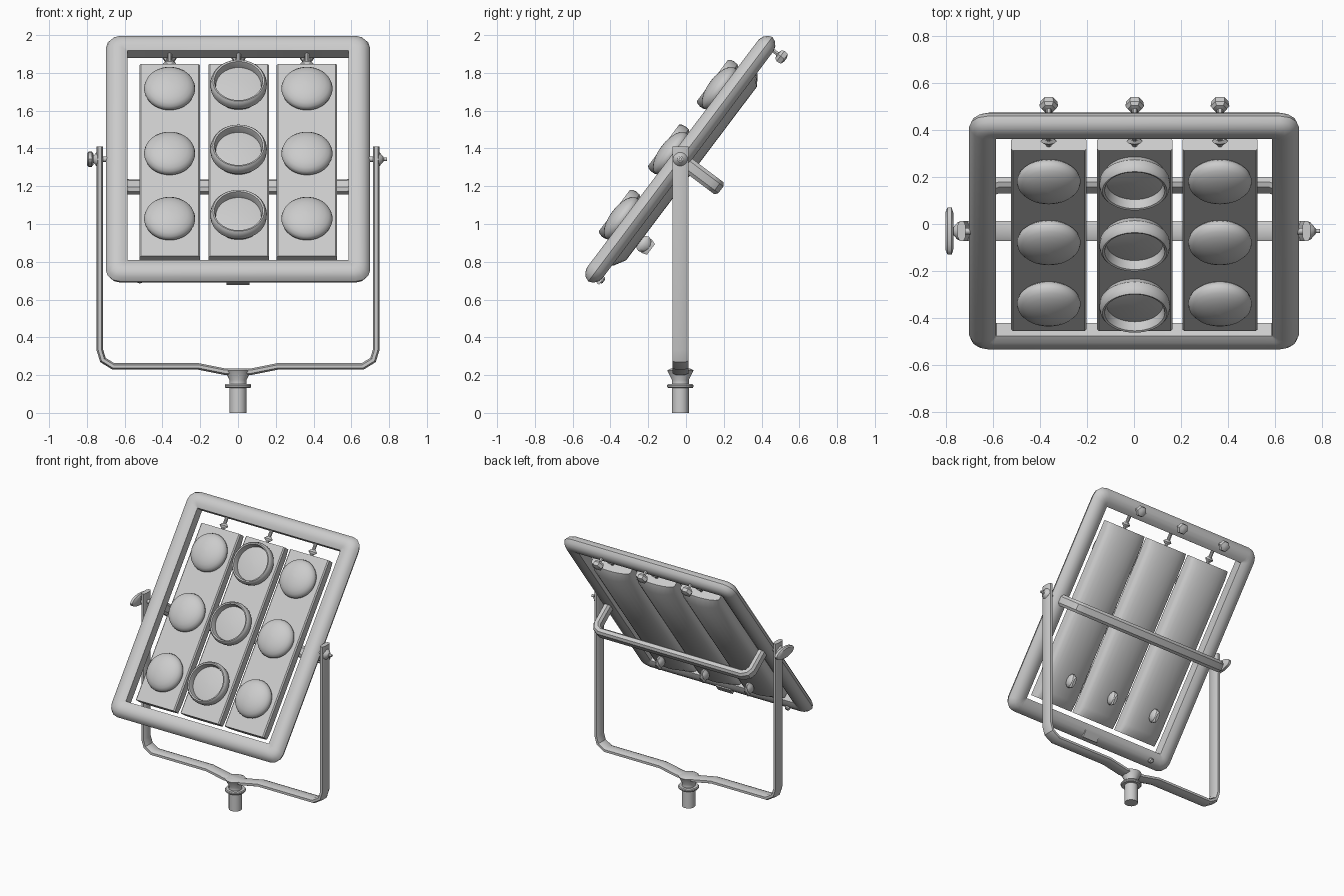
import bpy, bmesh, math
from mathutils import Matrix, Vector

if "Cube" in bpy.data.objects:
    bpy.data.objects.remove(bpy.data.objects["Cube"])

grey = bpy.data.materials.new("light_grey")
grey.use_nodes = True
grey.diffuse_color = (0.6, 0.6, 0.6, 1)
grey.node_tree.nodes["Principled BSDF"].inputs["Base Color"].default_value = (0.6, 0.6, 0.6, 1)

PIVOT = Vector((0, -0.03, 1.343))
# Tilted head space: x across, y up the panel, z out of its front
HEAD = Matrix.Translation(PIVOT) @ Matrix.Rotation(math.radians(53), 4, 'X')
# Stand space: x across, y up, z towards the front
STAND = Matrix.Translation((0, PIVOT.y, 0)) @ Matrix.Rotation(math.radians(90), 4, 'X')
parts = []


def loft(name, rings, matrix, loop=False):
    """Skin a list of point rings; cap the ends unless the rings form a loop."""
    bm = bmesh.new()
    rows = [[bm.verts.new(p) for p in ring] for ring in rings]
    n = len(rows[0])
    pairs = list(zip(rows, rows[1:])) + ([(rows[-1], rows[0])] if loop else [])
    for a, b in pairs:
        for i in range(n):
            j = (i + 1) % n
            bm.faces.new((a[i], a[j], b[j], b[i]))
    if not loop:
        bm.faces.new(rows[0])
        bm.faces.new(rows[-1])
    bmesh.ops.recalc_face_normals(bm, faces=bm.faces)
    mesh = bpy.data.meshes.new(name)
    bm.to_mesh(mesh)
    bm.free()
    mesh.materials.append(grey)
    obj = bpy.data.objects.new(name, mesh)
    obj.matrix_world = matrix
    bpy.context.collection.objects.link(obj)
    parts.append(obj)
    return obj


def lathe(name, profile, matrix, sides=32, sx=1, sy=1):
    """Revolve (radius, height) pairs about local z."""
    turn = [2 * math.pi * i / sides for i in range(sides)]
    return loft(name, [[(r * sx * math.cos(t), r * sy * math.sin(t), h) for t in turn]
                       for r, h in profile], matrix, False)


def sweep(name, path, thick, depth, matrix):
    """Run a chamfered flat bar along a path in local xy, with mitred bends."""
    pts = [Vector(p) for p in path]
    rings = []
    a, b = thick / 2, depth / 2
    section = [(a, b * .55), (a * .5, b), (-a * .5, b), (-a, b * .55),
               (-a, -b * .55), (-a * .5, -b), (a * .5, -b), (a, -b * .55)]
    for i, p in enumerate(pts):
        d0 = (p - pts[max(i - 1, 0)]).normalized()
        d1 = (pts[min(i + 1, len(pts) - 1)] - p).normalized()
        d = (d0 + d1).normalized()
        side = Vector((-d.y, d.x))
        ends = i in (0, len(pts) - 1)
        stretch = 1 if ends else 1 / max(d.dot(d1), .5)
        rings.append([(p.x + side.x * s * stretch, p.y + side.y * s * stretch, t)
                      for s, t in section])
    return loft(name, rings, matrix)


def mirrored(half):
    return half + [(-x, y) for x, y in reversed(half) if x]


def at(x, y, z):
    return HEAD @ Matrix.Translation((x, y, z))


def backward(x, y, z):
    return at(x, y, z) @ Matrix.Rotation(math.pi, 4, 'X')


# Frame: flat inner wall, rounded outside, cut outer corners
def frame_ring(out, z):
    hx, hy, r = .585 + out, .695 + out, out * .65 + .001
    ring = []
    for k, (sx, sy) in enumerate([(1, 1), (-1, 1), (-1, -1), (1, -1)]):
        for i in range(4):
            t = math.pi / 2 * (k + i / 3)
            ring.append((sx * (hx - r) + r * math.cos(t), sy * (hy - r) + r * math.sin(t), z))
    return ring


front = [(0, .034), (.03, .048), (.06, .05), (.085, .042), (.105, .024)]
outline = front + [(.115, 0)] + [(o, -z) for o, z in reversed(front)]
loft("frame", [frame_ring(o, z) for o, z in outline], HEAD, loop=True)


# Lamp panels with barrel-shaped backs
def panel_ring(y, bulge):
    arc = [(.16 * math.cos(math.pi * i / 12), y, -.025 - bulge * math.sin(math.pi * i / 12))
           for i in range(13)]
    return [(-.16, y, .022), (-.152, y, .03), (.152, y, .03), (.16, y, .022)] + arc


dome = [(.135 * math.cos(t) + .0005, .063 * math.sin(t))
        for t in [math.pi * (i / 12 - .5) for i in range(13)]]
ring_lamp = [(.125, .02), (.135, .045), (.148, .06), (.15, .085), (.145, .105), (.137, .115),
             (.128, .112), (.124, .1), (.12, .07), (.08, .077), (.001, .08)]
knob = [(.012, -.01), (.012, .035), (.03, .04), (.04, .055), (.036, .08), (.015, .088)]
wing = [(.02, 0), (.035, .015), (.04, .03), (.03, .055), (.012, .068)]

for side, x in (("right", -.362), ("middle", .003), ("left", .365)):
    loft(side + "_panel", [panel_ring(y, d) for y, d in
                           ((-.665, .03), (-.6, .068), (.55, .068), (.608, .03))], at(x, 0, 0))
    for row, y in (("upper", .425), ("centre", -.005), ("lower", -.437)):
        if side == "middle":
            lathe(f"{row}_ring_lamp", ring_lamp, at(x, y + .01, 0), 40)
        else:
            lathe(f"{row}_{side}_dome_lamp", dome, at(x, y, .058), 40)
    # Hanging rod, its cross pin, and the adjusting knobs behind
    rod = at(x, .59, 0) @ Matrix.Rotation(-math.pi / 2, 4, 'X')
    lathe(side + "_rod", [(.012, 0), (.012, .13)], rod, 10)
    lathe(side + "_rod_nut", [(.02, .03), (.035, .045), (.02, .06)], rod, 8, sy=.5)
    lathe(side + "_top_knob", knob, backward(x, .755, -.04), 6)
    lathe(side + "_lower_knob", wing, backward(x, -.475, -.085), 10, sx=.7, sy=1.25)
    lathe(side + "_knob_grip", [(.03, .03), (.034, .05), (.026, .078)],
          backward(x, -.475, -.085), 10, sx=.4, sy=1.4)

# Rear carrying handle: bar folded back from both frame sides
handle = mirrored([(.63, .02), (.63, .195), (.615, .225), (.58, .243)])
sweep("rear_handle", handle, .052, .08, HEAD @ Matrix.Rotation(-math.pi / 2, 4, 'X'))

# Small label plate and screw behind the bottom rail
plate_half = [(-.06, -.025), (.06, -.025), (.06, .025), (-.06, .025)]
loft("back_plate", [[(x, y, z) for x, y in plate_half] for z in (-.04, -.057)], at(.0, -.765, 0))
lathe("back_screw", [(.018, 0), (.018, .02), (.012, .026)], backward(-.52, -.76, -.04), 12)

# Yoke: flat bar bent into a wide fork
sweep("yoke", mirrored([(.732, 1.41), (.732, .335), (.715, .28), (.66, .246),
                        (.21, .246), (.07, .218), (0, .218)]), .034, .085, STAND)

# Mounting post with collar
lathe("post", [(.045, 0), (.045, .16), (.045, .175), (.07, .225), (.05, .235)],
      Matrix.Translation((0, PIVOT.y, 0)), 24)
lathe("post_collar", [(.05, .132), (.065, .132), (.07, .138), (.07, .146), (.065, .152), (.05, .152)],
      Matrix.Translation((0, PIVOT.y, 0)), 32)

# Pivot bolts, washers and the clamping wing
for name, s in (("left", 1), ("right", -1)):
    axle = Matrix.Translation(PIVOT) @ Matrix.Rotation(s * math.pi / 2, 4, 'Y')
    lathe(name + "_pivot_bolt", [(.014, .66), (.014, .77), (.009, .772), (.009, .79)], axle, 12)
    lathe(name + "_pivot_washer", [(.04, .74), (.036, .75), (.015, .768)], axle, 16)
clamp = Matrix.Translation(PIVOT) @ Matrix.Rotation(-math.pi / 2, 4, 'Y')
lathe("clamp_wing", [(.075, .766), (.1, .774), (.1, .792), (.08, .8)], clamp, 20, sx=.4)

# Smooth shading with crisp edges
bpy.ops.object.select_all(action='DESELECT')
for obj in parts:
    obj.select_set(True)
bpy.context.view_layer.objects.active = parts[0]
bpy.ops.object.shade_smooth_by_angle(angle=math.radians(35))
